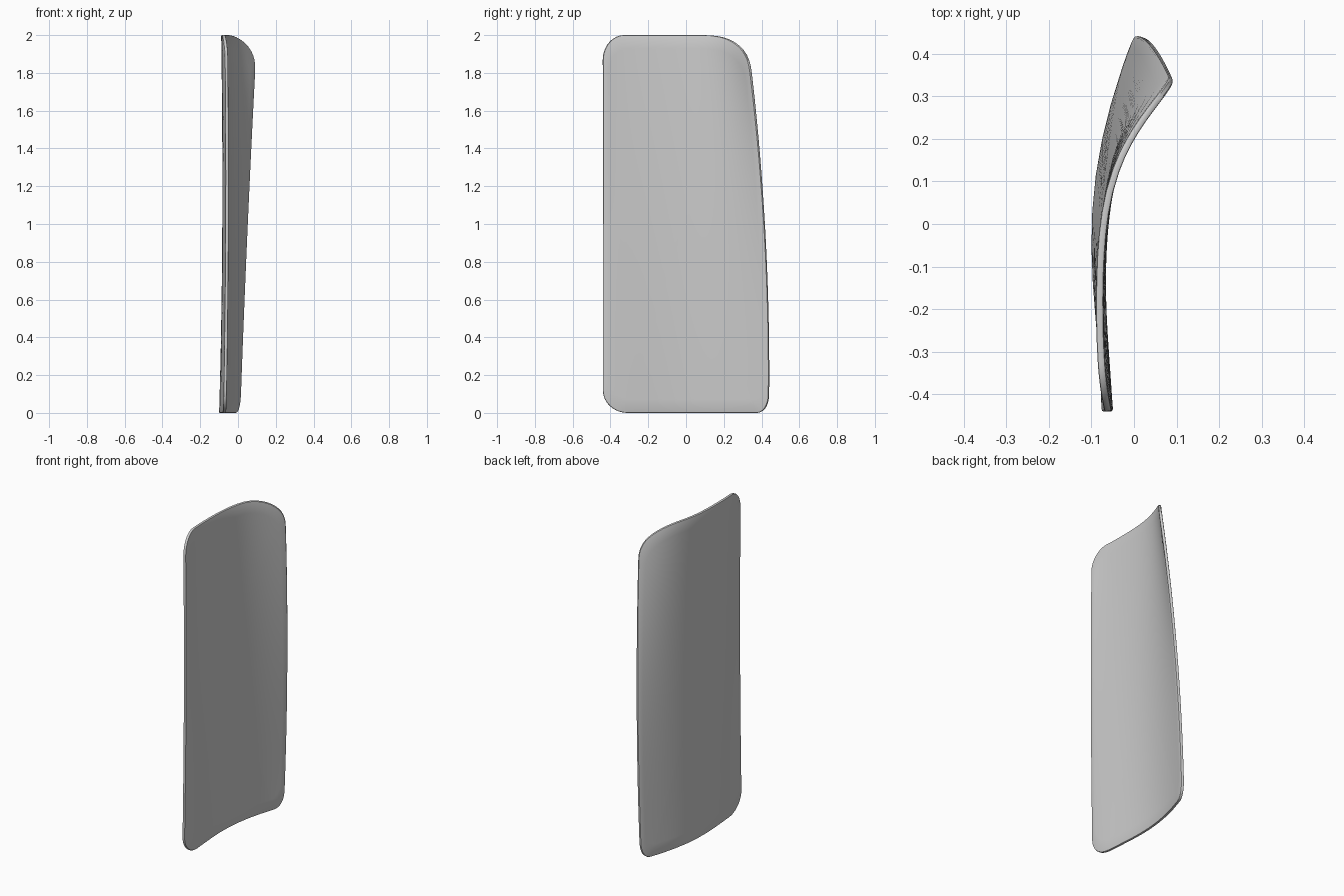
import bpy
import math
from mathutils import Vector

cube = bpy.data.objects.get("Cube")
if cube:
    bpy.data.objects.remove(cube)

THICK = 0.017
KNOTS = (0, 0.25, 0.5, 0.75, 1)
# x position of the panel's middle surface, front to back, at three heights
BOTTOM = (-0.070, -0.082, -0.091, -0.062, 0.006)
MIDDLE = (-0.058, -0.072, -0.071, -0.035, 0.046)
TOP = (-0.062, -0.080, -0.077, -0.041, 0.098)


def blend(keys, values, t):
    """Smooth polynomial through the given points."""
    total = 0
    for i, ki in enumerate(keys):
        weight = 1
        for j, kj in enumerate(keys):
            if i != j:
                weight *= (t - kj) / (ki - kj)
        total += weight * values[i]
    return total


def surface(u, v):
    back = blend((0, 0.5, 0.92), (0.438, 0.416, 0.340), v)
    rows = [blend(KNOTS, row, u) for row in (BOTTOM, MIDDLE, TOP)]
    x = blend((0, 0.5, 1), rows, v)
    return Vector((x, -0.44 + u * (back + 0.44), 2 * v))


def shell_point(u, v, offset):
    e = 0.001
    du = surface(u + e, v) - surface(u - e, v)
    dv = surface(u, v + e) - surface(u, v - e)
    return surface(u, v) + du.cross(dv).normalized() * offset


def rounded(value, power):
    return math.copysign(abs(value) ** (2 / power), value)


def outline():
    """Rounded rectangle in panel coordinates, corner sizes differ."""
    corners = [  # corner u, corner v, radius u, radius v, start angle, squareness
        (0, 0, 0.15, 0.06, 180, 2),
        (1, 0, 0.08, 0.055, 270, 2.4),
        (1, 1, 0.32, 0.10, 0, 2.6),
        (0, 1, 0.15, 0.065, 90, 2),
    ]
    arcs = []
    for cu, cv, ru, rv, start, power in corners:
        mu, mv = abs(cu - ru), abs(cv - rv)
        angles = [math.radians(start + 90 * i / 12) for i in range(13)]
        arcs.append([(mu + ru * rounded(math.cos(a), power),
                      mv + rv * rounded(math.sin(a), power)) for a in angles])
    points = []
    for i, arc in enumerate(arcs):
        points += arc
        a, b = arc[-1], arcs[(i + 1) % 4][0]
        steps = 20 if i % 2 else 8
        for k in range(1, steps):
            t = k / steps
            points.append((a[0] + (b[0] - a[0]) * t, a[1] + (b[1] - a[1]) * t))
    return points


# Rings from the inner face, around the bevelled rim, to the outer face
half = THICK / 2
face = [(0.43 * (1 - k / 14), half) for k in range(1, 14)]
rim = [(0.005, half), (0.0015, half * 0.85), (0, half * 0.5)]
near = face + rim
rings = near + [(inset, -offset) for inset, offset in reversed(near)]

loop = outline()
n = len(loop)
verts, faces = [], []
for inset, offset in rings:
    su, sv = 1 - inset / 0.43, 1 - inset
    if inset > 0.008:
        sv = su
    for u, v in loop:
        verts.append(shell_point(0.5 + (u - 0.5) * su, 0.5 + (v - 0.5) * sv, offset))
for r in range(len(rings) - 1):
    for i in range(n):
        j = (i + 1) % n
        faces.append((r * n + i, r * n + j, (r + 1) * n + j, (r + 1) * n + i))

# Close the middle of both faces
last = (len(rings) - 1) * n
for start, offset in ((0, half), (last, -half)):
    centre = len(verts)
    verts.append(shell_point(0.5, 0.5, offset))
    for i in range(n):
        a, b = start + i, start + (i + 1) % n
        faces.append((b, a, centre) if start else (a, b, centre))

mesh = bpy.data.meshes.new("curved_panel")
mesh.from_pydata(verts, [], faces)
panel = bpy.data.objects.new("curved_panel", mesh)
bpy.context.collection.objects.link(panel)

# Plain grey finish
grey = bpy.data.materials.new("light_grey")
grey.use_nodes = True
colour = (0.6, 0.6, 0.6, 1)
grey.diffuse_color = colour
grey.node_tree.nodes["Principled BSDF"].inputs["Base Color"].default_value = colour
mesh.materials.append(grey)

# Consistent outward faces and smooth shading
bpy.ops.object.select_all(action='DESELECT')
panel.select_set(True)
bpy.context.view_layer.objects.active = panel
bpy.ops.object.mode_set(mode='EDIT')
bpy.ops.mesh.select_all(action='SELECT')
bpy.ops.mesh.normals_make_consistent(inside=False)
bpy.ops.object.mode_set(mode='OBJECT')
bpy.ops.object.shade_smooth_by_angle(angle=math.radians(35))
